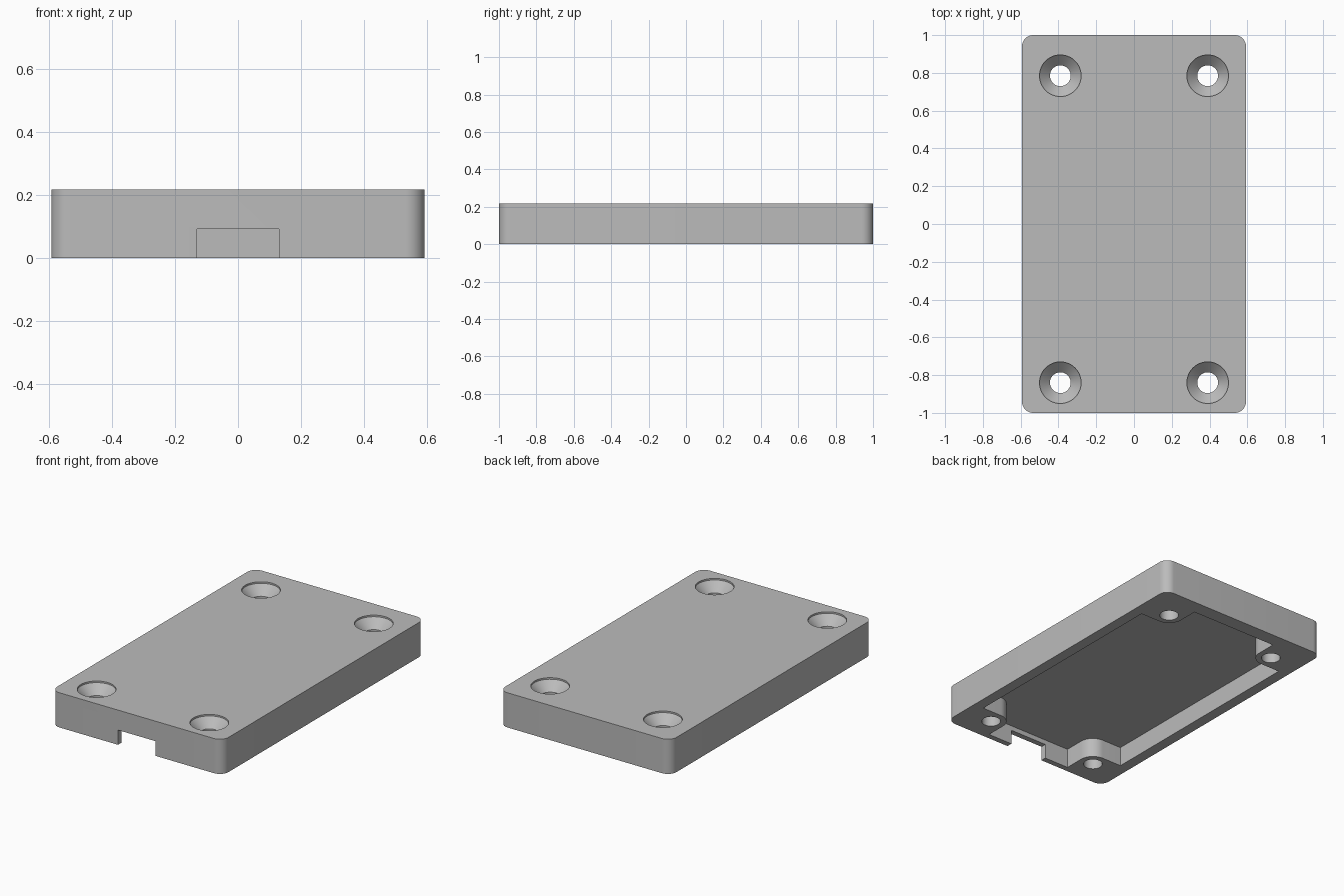
import bpy
import bmesh
from math import cos, sin, pi, radians

cube = bpy.data.objects.get("Cube")
if cube:
    bpy.data.objects.remove(cube, do_unlink=True)

# Main dimensions
HALF_X, HALF_Y, HEIGHT, CORNER = 0.593, 1.0, 0.217, 0.06
HOLE_X, HOLE_Y, MID_Y = 0.39, 0.8125, -0.0275
CAV_X, CAV_Y, CEILING = 0.525, 0.9375, 0.122
BOSS = 0.09
QUADRANTS = [(1, 1), (-1, 1), (-1, -1), (1, -1)]

grey = bpy.data.materials.new("plain grey")
grey.use_nodes = True
grey.diffuse_color = (0.5, 0.5, 0.5, 1)
grey.node_tree.nodes["Principled BSDF"].inputs["Base Color"].default_value = (0.5, 0.5, 0.5, 1)


def finish(name, bm):
    bmesh.ops.recalc_face_normals(bm, faces=bm.faces)
    mesh = bpy.data.meshes.new(name)
    bm.to_mesh(mesh)
    bm.free()
    mesh.materials.append(grey)
    obj = bpy.data.objects.new(name, mesh)
    bpy.context.collection.objects.link(obj)
    return obj


def prism(name, outline, z0, z1):
    """Extrude a closed outline upwards."""
    bm = bmesh.new()
    face = bm.faces.new([bm.verts.new((x, y, z0)) for x, y in outline])
    top = bmesh.ops.extrude_face_region(bm, geom=[face])["geom"]
    bmesh.ops.translate(bm, vec=(0, 0, z1 - z0),
                        verts=[v for v in top if isinstance(v, bmesh.types.BMVert)])
    return finish(name, bm)


def lathe(name, profile, x, y, steps=48):
    """Stack rings of (radius, z) into a closed round solid."""
    bm = bmesh.new()
    rings = [[bm.verts.new((x + r * cos(2 * pi * i / steps), y + r * sin(2 * pi * i / steps), z))
              for i in range(steps)] for r, z in profile]
    for low, high in zip(rings, rings[1:]):
        for i in range(steps):
            j = (i + 1) % steps
            bm.faces.new((low[i], low[j], high[j], high[i]))
    bm.faces.new(rings[0])
    bm.faces.new(rings[-1])
    return finish(name, bm)


def arc(cx, cy, r, sx, sy, steps=12):
    """Quarter arc bulging towards (sx, sy), from the x side to the y side."""
    return [(cx + sx * r * cos(pi / 2 * i / steps), cy + sy * r * sin(pi / 2 * i / steps))
            for i in range(steps + 1)]


# Outer block with rounded upright corners
shell, pocket = [], []
for sx, sy in QUADRANTS:
    turn = 1 if sx * sy > 0 else -1
    shell += arc(sx * (HALF_X - CORNER), sy * (HALF_Y - CORNER), CORNER, sx, sy)[::turn]
    # Pocket outline steps round a screw boss in each corner
    hx, hy = sx * HOLE_X, MID_Y + sy * HOLE_Y
    boss = [(sx * CAV_X, hy - sy * BOSS)]
    boss += arc(hx, hy, BOSS, -sx, -sy)[::-1]
    boss += [(hx - sx * BOSS, MID_Y + sy * CAV_Y)]
    pocket += boss[::turn]

lid = prism("enclosure_lid", shell, 0, HEIGHT)
cutters = [prism("pocket_cutter", pocket, -0.1, CEILING)]

# Cable notch through the front wall
notch = [(-0.13, -1.1), (0.13, -1.1), (0.13, -0.9), (-0.13, -0.9)]
cutters.append(prism("notch_cutter", notch, -0.1, 0.092))

# Countersunk screw holes
screw = [(0.055, -0.1), (0.055, HEIGHT - 0.065), (0.11, HEIGHT - 0.01), (0.11, HEIGHT + 0.1)]
for sx, sy in QUADRANTS:
    cutters.append(lathe("screw_cutter", screw, sx * HOLE_X, MID_Y + sy * HOLE_Y))

for cutter in cutters:
    cutter.hide_render = True
    mod = lid.modifiers.new(cutter.name, 'BOOLEAN')
    mod.operation, mod.solver, mod.object = 'DIFFERENCE', 'EXACT', cutter

# Bake the cuts and drop the cutters
bpy.context.view_layer.update()
baked = bpy.data.meshes.new_from_object(lid.evaluated_get(bpy.context.evaluated_depsgraph_get()))
lid.modifiers.clear()
lid.data = baked
for cutter in cutters:
    bpy.data.objects.remove(cutter, do_unlink=True)

bpy.ops.object.select_all(action='DESELECT')
lid.select_set(True)
bpy.context.view_layer.objects.active = lid
bpy.ops.object.shade_smooth_by_angle(angle=radians(30))
